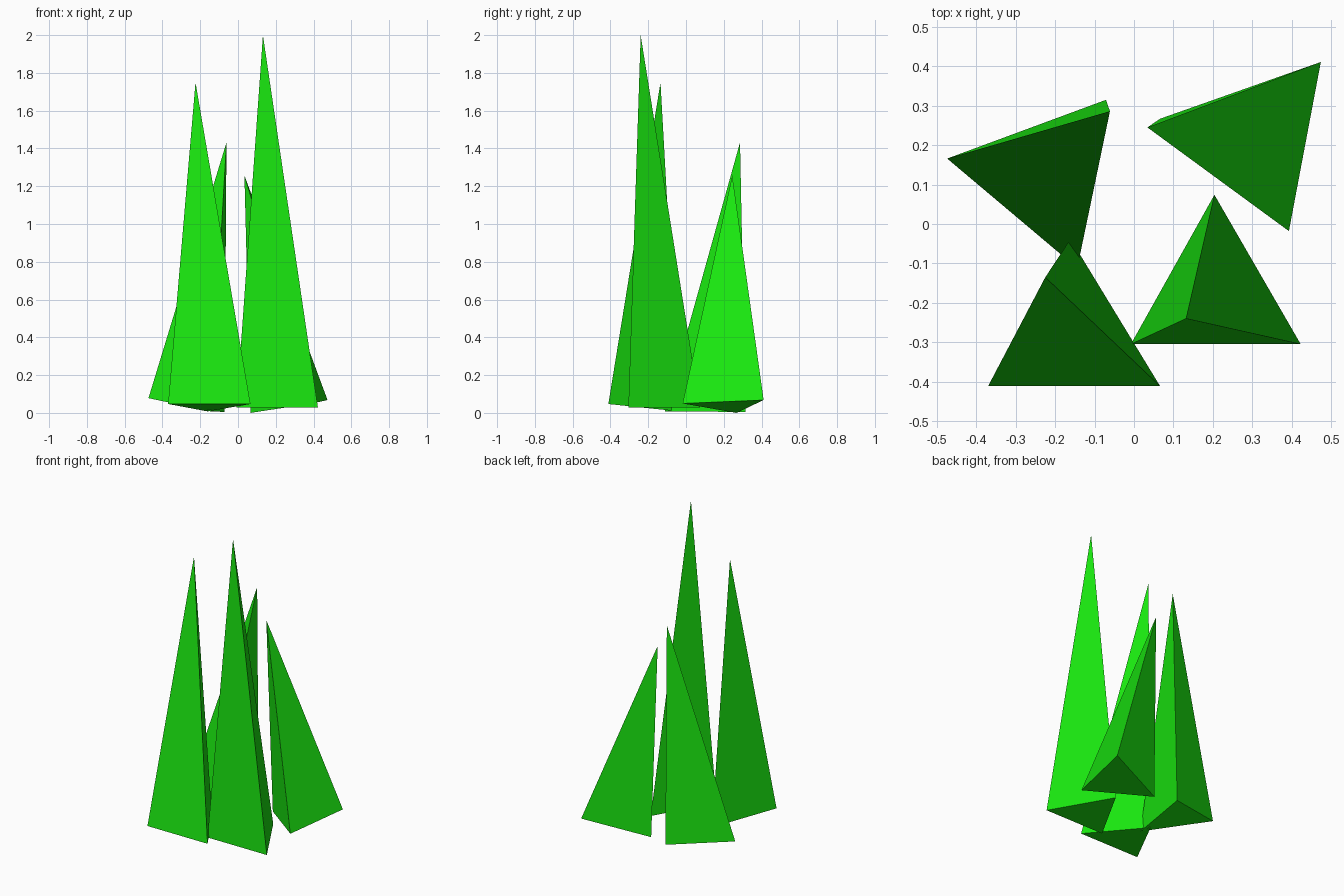
import bpy, bmesh

if "Cube" in bpy.data.objects:
    bpy.data.objects.remove(bpy.data.objects["Cube"])

green = bpy.data.materials.new("leaf_green")
green.diffuse_color = (0.01, 0.8, 0.005, 1)
green.use_nodes = True
green.node_tree.nodes["Principled BSDF"].inputs["Base Color"].default_value = green.diffuse_color


def spike(name, apex, base):
    """Three-sided grass blade: a slanted pyramid with a closed triangular foot."""
    bm = bmesh.new()
    foot = [bm.verts.new(p) for p in base]
    tip = bm.verts.new(apex)
    bm.faces.new(foot)
    for i in range(3):
        bm.faces.new((foot[i], foot[(i + 1) % 3], tip))
    bmesh.ops.recalc_face_normals(bm, faces=bm.faces)
    mesh = bpy.data.meshes.new(name)
    bm.to_mesh(mesh)
    bm.free()
    mesh.materials.append(green)
    obj = bpy.data.objects.new(name, mesh)
    bpy.context.collection.objects.link(obj)


# Tall upright blades at the front
spike("front_right_blade", (0.132, -0.240, 2.0),
      [(-0.008, -0.305, 0.028), (0.423, -0.305, 0.028), (0.204, 0.074, 0.028)])
spike("front_left_blade", (-0.225, -0.135, 1.75),
      [(-0.370, -0.411, 0.047), (0.066, -0.411, 0.047), (-0.161, -0.038, 0.008)])

# Shorter blades leaning inward at the back
spike("back_left_blade", (-0.061, 0.286, 1.432),
      [(-0.474, 0.166, 0.078), (-0.144, -0.112, 0.008), (-0.071, 0.315, 0.005)])
spike("back_right_blade", (0.034, 0.245, 1.257),
      [(0.393, -0.018, 0.05), (0.474, 0.411, 0.068), (0.066, 0.267, 0.0)])
